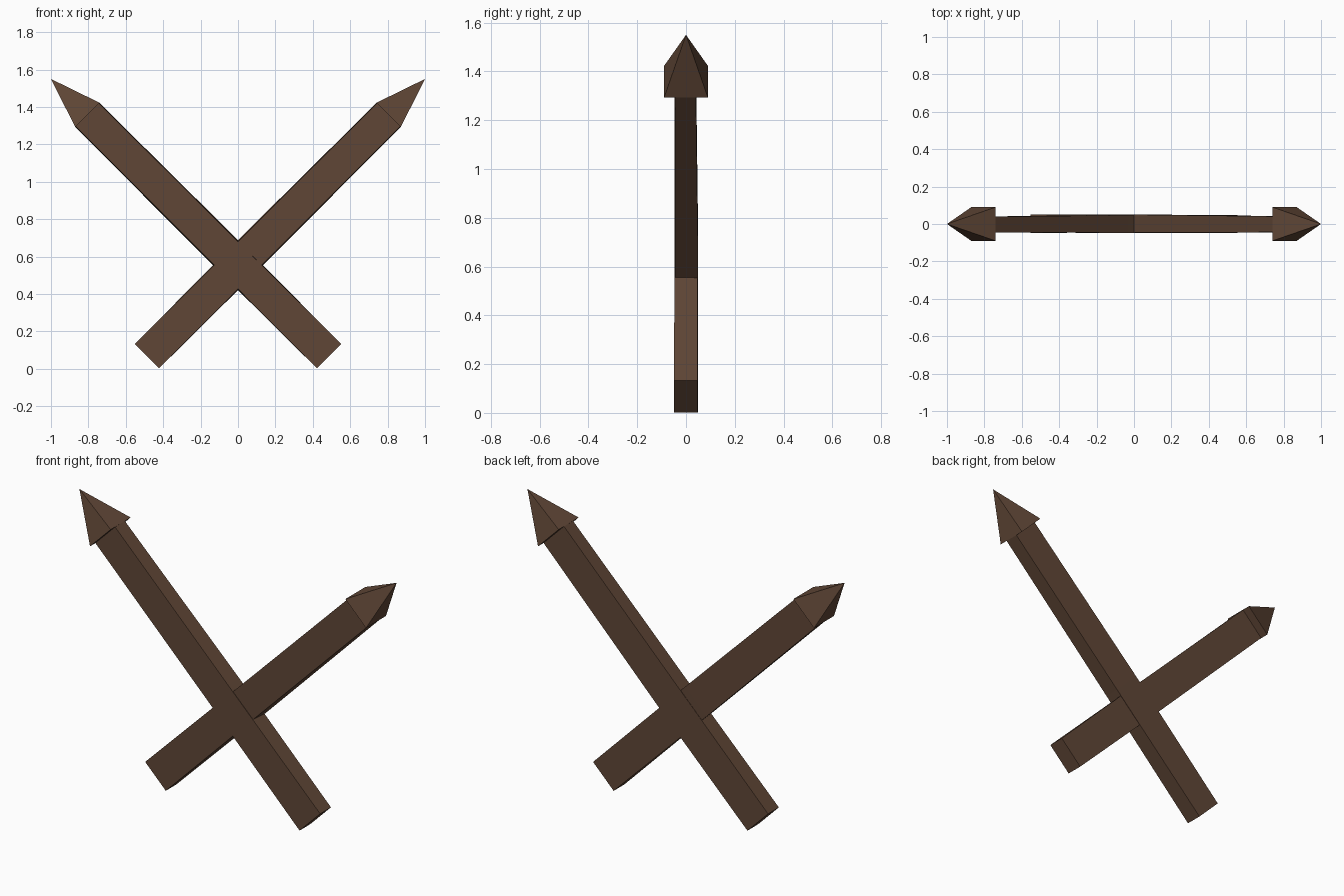
import bpy, bmesh
from mathutils import Vector

if "Cube" in bpy.data.objects:
    bpy.data.objects.remove(bpy.data.objects["Cube"])

wood = bpy.data.materials.new("dark brown wood")
wood.diffuse_color = (0.117, 0.062, 0.037, 1)
wood.use_nodes = True
wood.node_tree.nodes["Principled BSDF"].inputs["Base Color"].default_value = wood.diffuse_color


def make_object(name, bm):
    bmesh.ops.recalc_face_normals(bm, faces=bm.faces)
    mesh = bpy.data.meshes.new(name)
    bm.to_mesh(mesh)
    bm.free()
    mesh.materials.append(wood)
    obj = bpy.data.objects.new(name, mesh)
    bpy.context.collection.objects.link(obj)


def ring(bm, centre, side, front, back, half_front, half_back):
    """Four corners of a cross-section lying across the stake."""
    corners = ((-half_front, front), (half_front, front),
               (half_back, back), (-half_back, back))
    return [bm.verts.new(centre + side * w + Vector((0, y, 0))) for w, y in corners]


def bridge(bm, a, b):
    for i in range(4):
        j = (i + 1) % 4
        bm.faces.new((a[i], a[j], b[j], b[i]))


for label, s, shift in (("right", 1, 0.0), ("left", -1, -0.002)):
    butt = Vector((-0.4875 * s, 0, 0.0675))
    shoulder = Vector((0.805 * s, 0, 1.3575))
    apex = Vector((1.0 * s, 0, 1.55))
    along = (shoulder - butt).normalized()
    side = Vector((along.z, 0, -along.x))

    # Roughly hewn shaft: slightly uneven thickness along its length
    bm = bmesh.new()
    rings = [ring(bm, butt.lerp(shoulder, t), side, f + shift, b + shift, wf, wb)
             for t, f, b, wf, wb in ((0.0, -0.047, 0.050, 0.092, 0.092),
                                     (0.45, -0.045, 0.050, 0.089, 0.095),
                                     (1.0, -0.044, 0.041, 0.088, 0.091))]
    bridge(bm, rings[0], rings[1])
    bridge(bm, rings[1], rings[2])
    bm.faces.new(rings[0])
    bm.faces.new(rings[2])
    make_object(label + "_shaft", bm)

    # Pyramid point with a square base wider than the shaft is deep
    bm = bmesh.new()
    base = ring(bm, shoulder, side, -0.09, 0.09, 0.092, 0.092)
    tip = bm.verts.new(apex)
    bm.faces.new(base)
    for i in range(4):
        bm.faces.new((base[i], base[(i + 1) % 4], tip))
    make_object(label + "_point", bm)
